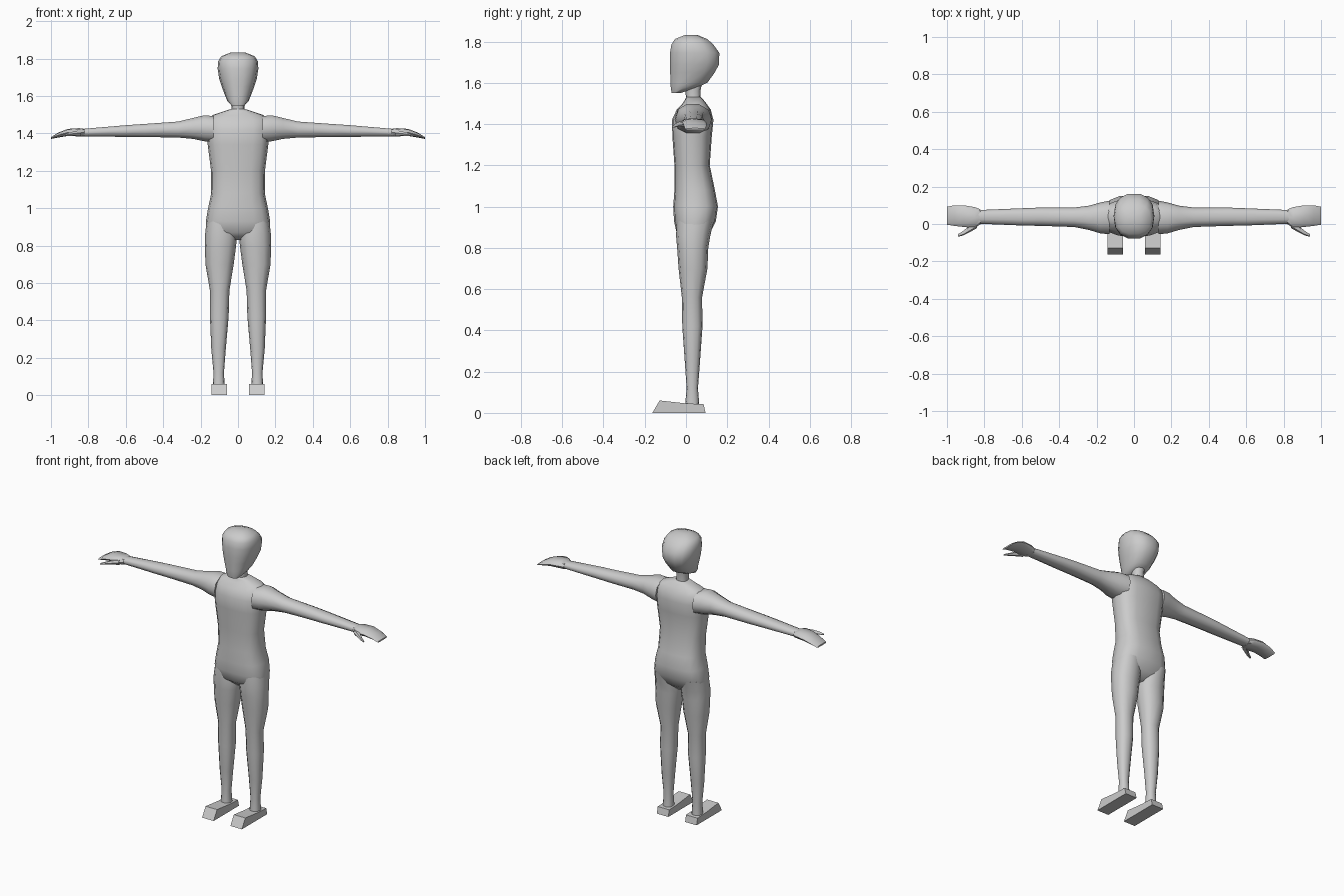
import bpy, bmesh, math

grey = bpy.data.materials.new("light grey")
grey.diffuse_color = (0.6, 0.6, 0.6, 1)


def finish(name, bm, angle=50):
    bmesh.ops.recalc_face_normals(bm, faces=bm.faces)
    me = bpy.data.meshes.new(name)
    bm.to_mesh(me)
    bm.free()
    me.materials.append(grey)
    ob = bpy.data.objects.new(name, me)
    bpy.context.collection.objects.link(ob)
    bpy.ops.object.select_all(action='DESELECT')
    ob.select_set(True)
    bpy.context.view_layer.objects.active = ob
    bpy.ops.object.shade_smooth_by_angle(angle=math.radians(angle))
    return ob


def loft(name, axis, rows, sides=12, power=2.3, flip=1):
    """Skin rounded rings; row = (position, a0, a1, b0, b1) as bounds on the other two axes."""
    bm = bmesh.new()
    prev = None
    rings = []
    for p, a0, a1, b0, b1 in rows:
        ring = []
        for i in range(sides):
            t = 2 * math.pi * i / sides
            c, s = math.cos(t), math.sin(t)
            u = math.copysign(abs(c) ** (2 / power), c)
            v = math.copysign(abs(s) ** (2 / power), s)
            a = (a0 + a1) / 2 + u * (a1 - a0) / 2
            b = (b0 + b1) / 2 + v * (b1 - b0) / 2
            co = (p, a, b) if axis == 'X' else (a, b, p)
            ring.append(bm.verts.new((co[0] * flip, co[1], co[2])))
        if prev:
            for i in range(sides):
                j = (i + 1) % sides
                bm.faces.new((prev[i], prev[j], ring[j], ring[i]))
        rings.append(ring)
        prev = ring
    bm.faces.new(rings[0])
    bm.faces.new(rings[-1])
    return finish(name, bm)


def sym(z, w, y0, y1):
    return (z, -w, w, y0, y1)


# Torso from crotch to neck base
loft("torso", 'Z', [
    sym(.83, .06, 0, .07), sym(.87, .165, -.045, .115), sym(.93, .172, -.058, .145),
    sym(1.0, .16, -.062, .155), sym(1.08, .143, -.056, .14), sym(1.2, .144, -.056, .115),
    sym(1.34, .162, -.066, .125), sym(1.42, .168, -.068, .133), sym(1.47, .165, -.045, .12),
    sym(1.498, .135, -.018, .1), sym(1.517, .08, -.005, .085), sym(1.53, .038, 0, .072)],
    sides=16, power=2.7)

# Neck and head
loft("neck", 'Z', [sym(1.51, .037, 0, .072), sym(1.56, .034, -.002, .07),
                   sym(1.61, .04, -.01, .08)])
loft("head", 'Z', [
    sym(1.55, .036, -.07, -.025), sym(1.575, .058, -.075, .05), sym(1.6, .068, -.077, .105),
    sym(1.65, .087, -.079, .142), sym(1.69, .1, -.08, .163), sym(1.745, .109, -.08, .164),
    sym(1.785, .106, -.073, .135), sym(1.812, .09, -.055, .105), sym(1.832, .04, -.005, .055)],
    sides=14, power=2.4)

for side, s in (("left", 1), ("right", -1)):
    # Leg, hip to ankle
    loft(side + "_leg", 'Z', [
        (.93, .02, .168, -.045, .135), (.86, .005, .176, -.048, .118),
        (.8, .01, .177, -.043, .108), (.7, .023, .174, -.036, .104),
        (.56, .046, .15, -.02, .078), (.42, .05, .15, -.018, .08),
        (.25, .065, .143, -.006, .068), (.12, .075, .131, .003, .058),
        (.03, .07, .135, -.005, .065)], flip=s)
    # Wedge foot
    bm = bmesh.new()
    prof = [(-.163, 0), (-.128, .06), (0, .046), (.085, .042), (.095, 0)]
    ends = [[bm.verts.new((s * x, y, z)) for y, z in prof] for x in (.06, .142)]
    bm.faces.new(ends[0])
    bm.faces.new(ends[1])
    for i in range(5):
        j = (i + 1) % 5
        bm.faces.new((ends[0][i], ends[0][j], ends[1][j], ends[1][i]))
    finish(side + "_foot", bm, 30)
    # Arm, shoulder to wrist
    loft(side + "_arm", 'X', [
        (.13, -.055, .125, 1.35, 1.495), (.18, -.05, .115, 1.355, 1.5),
        (.24, -.032, .098, 1.368, 1.485), (.32, -.016, .088, 1.376, 1.465),
        (.5, -.01, .088, 1.379, 1.452), (.6, -.008, .084, 1.38, 1.445),
        (.84, .002, .074, 1.383, 1.424)], sides=10, flip=s)
    # Flat mitten hand and thumb
    loft(side + "_hand", 'X', [
        (.82, 0, .078, 1.382, 1.424), (.85, -.022, .09, 1.384, 1.428),
        (.91, -.016, .1, 1.386, 1.424), (.96, -.01, .1, 1.378, 1.405),
        (1, -.004, .092, 1.37, 1.38)], sides=8, power=2.8, flip=s)
    loft(side + "_thumb", 'X', [
        (.84, -.022, .02, 1.385, 1.42), (.88, -.045, -.008, 1.386, 1.412),
        (.91, -.06, -.035, 1.385, 1.402), (.94, -.068, -.054, 1.383, 1.39)],
        sides=6, flip=s)
